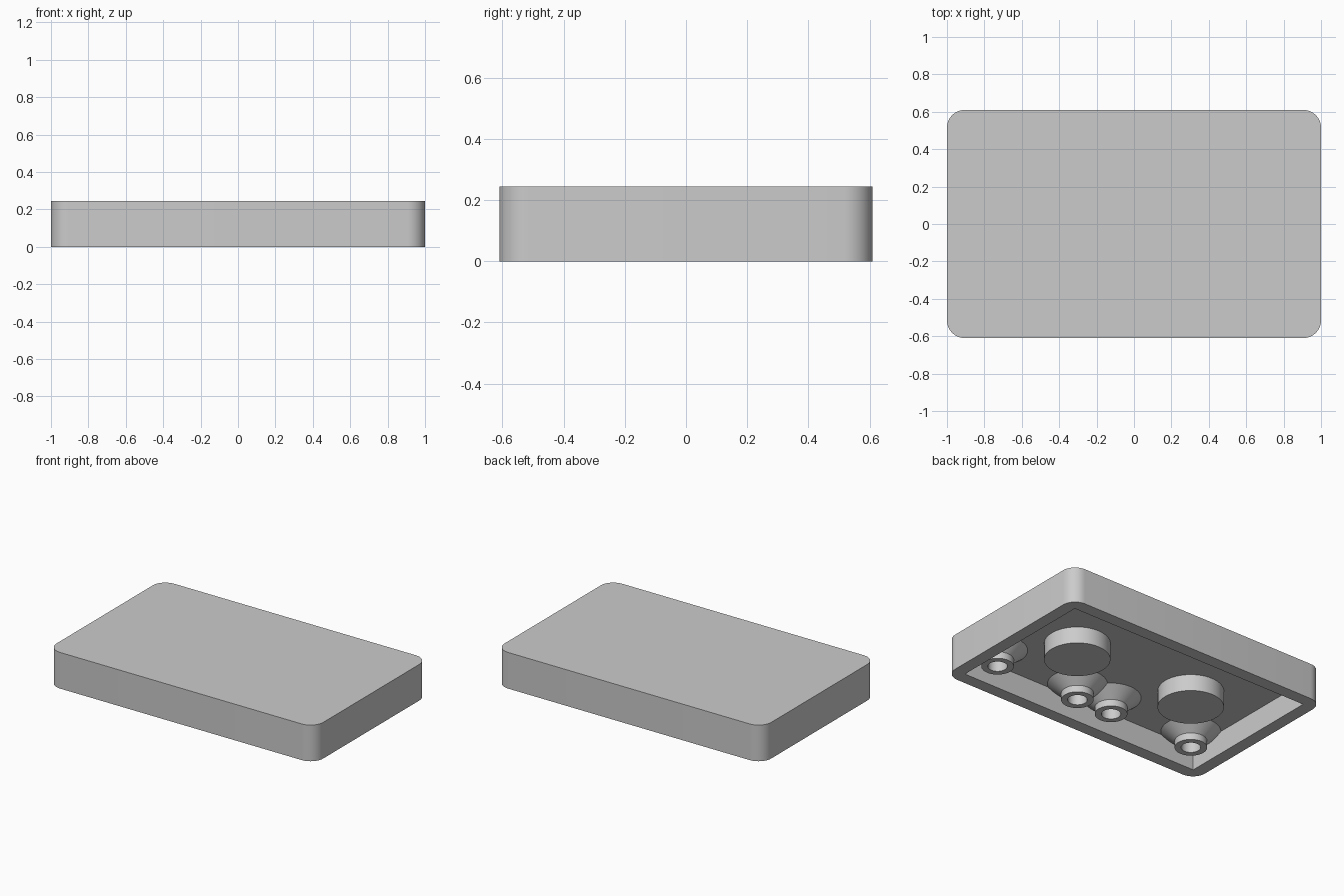
import bpy, bmesh, math

HX, HY, TOP = 1.0, 0.61, 0.245      # outer half sizes and height
WALL, CEILING = 0.085, 0.155        # rim thickness, cavity ceiling
TIP = 0.042                         # lowest point of the inner fittings
CORNER = 0.095

cube = bpy.data.objects.get("Cube")
if cube:
    bpy.data.objects.remove(cube, do_unlink=True)

grey = bpy.data.materials.new("plain grey")
grey.use_nodes = True
grey.diffuse_color = (0.6, 0.6, 0.6, 1)
grey.node_tree.nodes["Principled BSDF"].inputs["Base Color"].default_value = grey.diffuse_color


def finish(name, bm):
    """Turn a bmesh into a named grey object with smooth curves and sharp edges."""
    bmesh.ops.recalc_face_normals(bm, faces=bm.faces)
    mesh = bpy.data.meshes.new(name)
    bm.to_mesh(mesh)
    bm.free()
    obj = bpy.data.objects.new(name, mesh)
    bpy.context.collection.objects.link(obj)
    mesh.materials.append(grey)
    activate(obj)
    bpy.ops.object.shade_smooth_by_angle(angle=math.radians(30))
    return obj


def activate(obj):
    bpy.ops.object.select_all(action='DESELECT')
    obj.select_set(True)
    bpy.context.view_layer.objects.active = obj


def box(hx, hy, z0, z1, radius=0):
    """Box with optionally rounded vertical edges."""
    bm = bmesh.new()
    bmesh.ops.create_cube(bm, size=2)
    for v in bm.verts:
        v.co = (v.co.x * hx, v.co.y * hy, z1 if v.co.z > 0 else z0)
    if radius:
        upright = [e for e in bm.edges if abs(e.verts[0].co.z - e.verts[1].co.z) > 0.01]
        bmesh.ops.bevel(bm, geom=upright, offset=radius, segments=10, profile=0.5, affect='EDGES')
    return bm


def lathe(name, profile, x, y, steps=48):
    """Spin a (radius, height) profile about a vertical axis."""
    bm = bmesh.new()
    verts = [bm.verts.new((r, 0, z)) for r, z in profile]
    edges = [bm.edges.new(pair) for pair in zip(verts, verts[1:])]
    bmesh.ops.spin(bm, geom=verts + edges, cent=(0, 0, 0), axis=(0, 0, 1),
                   angle=math.tau, steps=steps, use_merge=True)
    bmesh.ops.remove_doubles(bm, verts=bm.verts, dist=0.0005)
    obj = finish(name, bm)
    obj.location = (x, y, 0)
    return obj


# Hollow shell, open underneath, with square inner corners
shell = finish("shell", box(HX, HY, 0, TOP, CORNER))
cutter = finish("cavity_cutter", box(HX - WALL, HY - WALL, -0.1, CEILING))
cut = shell.modifiers.new("cavity", 'BOOLEAN')
cut.operation, cut.solver, cut.object = 'DIFFERENCE', 'EXACT', cutter
activate(shell)
bpy.ops.object.modifier_apply(modifier=cut.name)
bpy.data.objects.remove(cutter, do_unlink=True)
bpy.ops.object.shade_smooth_by_angle(angle=math.radians(30))

# Discs and flared hollow bosses hanging from the ceiling
ROOT = CEILING + 0.01
disc = [(0, TIP), (0.204, TIP), (0.204, ROOT), (0, ROOT)]
boss = [(0.06, ROOT), (0.06, TIP), (0.1, TIP), (0.1, 0.088),
        (0.185, CEILING), (0.185, ROOT)]
for side, label in ((1, "left"), (-1, "right")):
    centre = side * 0.455
    lathe(label + "_disc", disc, centre, 0)
    for offset, place in ((0.32, "outer"), (-0.32, "inner")):
        lathe(f"{label}_{place}_boss", boss, centre + side * offset, -0.38)
